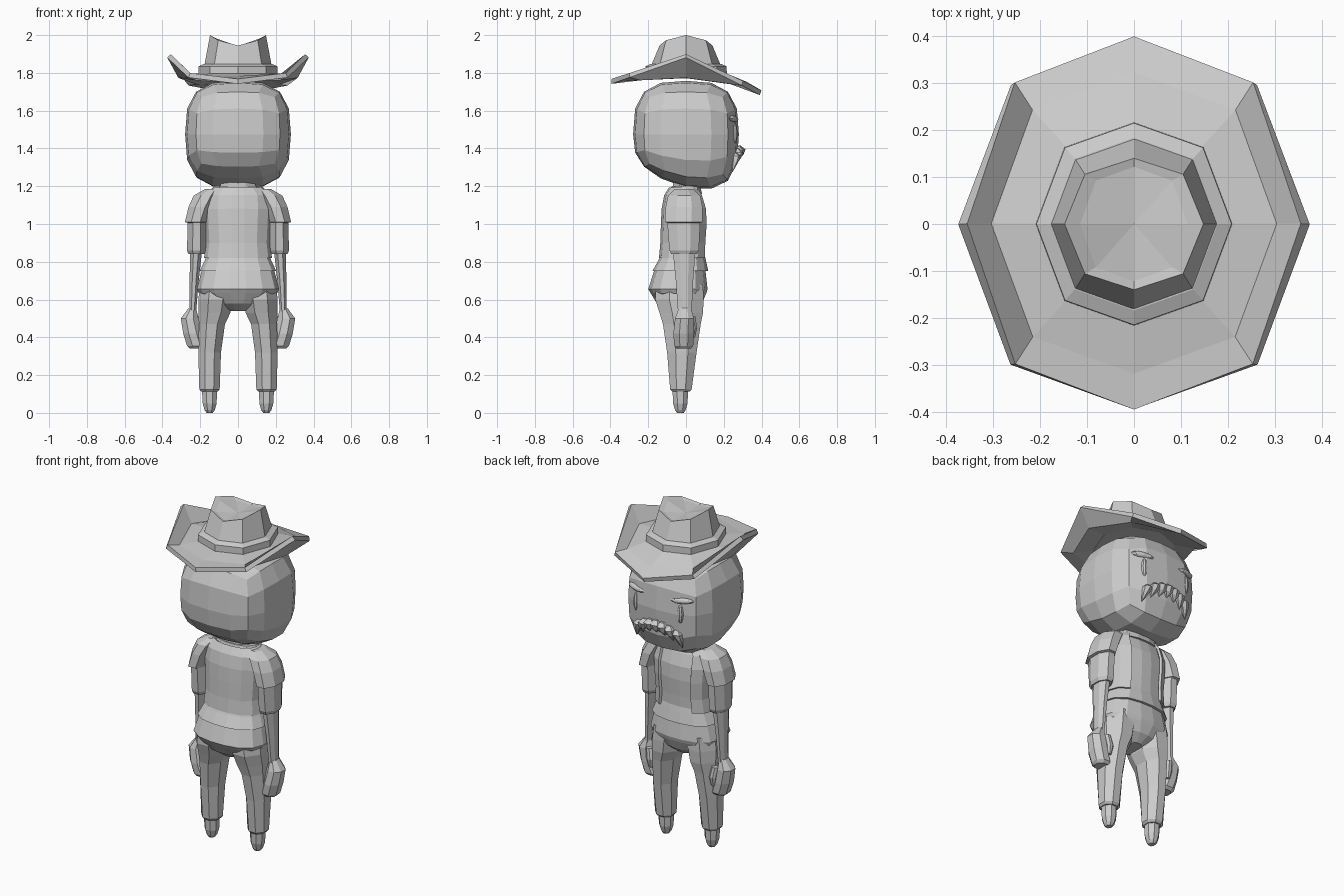
import bpy, bmesh
from math import sin, cos, pi, copysign
from mathutils import Vector

cube = bpy.data.objects.get("Cube")
if cube:
    bpy.data.objects.remove(cube, do_unlink=True)

grey = bpy.data.materials.new("plain_grey")
grey.use_nodes = True
grey.diffuse_color = (0.6, 0.6, 0.6, 1)
grey.node_tree.nodes["Principled BSDF"].inputs["Base Color"].default_value = (0.6, 0.6, 0.6, 1)


def finish(name, bm):
    """Turn a bmesh into a flat shaded object."""
    bmesh.ops.recalc_face_normals(bm, faces=bm.faces)
    mesh = bpy.data.meshes.new(name)
    bm.to_mesh(mesh)
    bm.free()
    obj = bpy.data.objects.new(name, mesh)
    mesh.materials.append(grey)
    bpy.context.collection.objects.link(obj)
    return obj


def skin(rings, caps=True):
    """Bridge rings of points into a tube."""
    bm = bmesh.new()
    loops = [[bm.verts.new(p) for p in ring] for ring in rings]
    n = len(loops[0])
    for a, b in zip(loops, loops[1:]):
        for i in range(n):
            j = (i + 1) % n
            bm.faces.new((a[i], a[j], b[j], b[i]))
    if caps:
        bm.faces.new(loops[0])
        bm.faces.new(loops[-1])
    return bm


def oval(z, cx, cy, rx, ry, n=8, power=2.6):
    """Horizontal rounded-square ring."""
    pts = []
    for i in range(n):
        a = 2 * pi * (i + 0.5) / n
        c, s = cos(a), sin(a)
        k = (abs(c) ** power + abs(s) ** power) ** (-1 / power)
        pts.append((c * k, s * k))
    # stretch so the ring reaches its full radii
    mx = max(p[0] for p in pts)
    my = max(p[1] for p in pts)
    return [Vector((cx + rx * x / mx, cy + ry * y / my, z)) for x, y in pts]


def loft(name, rows, n=8, caps=True, side=1):
    rings = [oval(z, cx * side, cy, rx, ry, n) for z, cx, cy, rx, ry in rows]
    return finish(name, skin(rings, caps))


def thicken(obj, amount):
    mod = obj.modifiers.new("thickness", "SOLIDIFY")
    mod.thickness = amount
    mod.offset = 0


# Head: rounded cube, with a sloped nape and a squarer jaw
bm = bmesh.new()
bmesh.ops.create_cube(bm, size=2)
bmesh.ops.subdivide_edges(bm, edges=bm.edges[:], cuts=3, use_grid_fill=True)
for v in bm.verts:
    p = v.co / sum(abs(c) ** 3 for c in v.co) ** (1 / 3)
    if p.z < 0:
        p.z *= 1 + (0.3 if p.y < 0 else 0.12) * p.y
    v.co = Vector((p.x * 0.28, p.y * 0.28, 1.475 + p.z * 0.283))
finish("head", bm)


# Eyes and eyebrows
def bead(name, loc, size, turn):
    bm = bmesh.new()
    bmesh.ops.create_uvsphere(bm, u_segments=8, v_segments=6, radius=1)
    obj = finish(name, bm)
    obj.location, obj.scale, obj.rotation_euler = loc, size, turn


for label, s in (("left", 1), ("right", -1)):
    bead(label + "_eye", (s * 0.144, 0.258, 1.48), (0.018, 0.015, 0.055), (0, 0, -s * 0.2))
    bead(label + "_eyebrow", (s * 0.15, 0.25, 1.557), (0.066, 0.02, 0.017), (0, -s * 0.05, -s * 0.3))

# Moustache: a row of curved pointed tufts along an arch
for i in range(-3, 4):
    t = i / 3
    x, drop = 0.125 * t, 0.035 * t * t
    y = 0.29 - 0.025 * t * t
    top, length = 1.415 - drop, 0.075 + 0.03 * t * t
    rows = [(top, x * 0.95, y - 0.01, 0.012, 0.01),
            (top - 0.02, x, y, 0.026, 0.025),
            (top - 0.05, x * 1.08, y - 0.005, 0.02, 0.018),
            (top - length, x * 1.2, y - 0.02, 0.002, 0.002)]
    loft("moustache_tuft", rows, 6)


# Hat: octagonal rings, sides curled up, front tipped down
def octagon(rx, ry, z, curl, tip, power=4):
    pts = []
    for i in range(8):
        a = i * pi / 4
        wide = 1.07 if i % 2 else 1
        pts.append(Vector((rx * sin(a), ry * cos(a) * wide, z + curl * sin(a) ** power - tip * cos(a))))
    return pts


brim = finish("hat_brim", skin([octagon(0.365, 0.395, 1.725, 0.165, 0.03),
                                octagon(0.31, 0.318, 1.755, 0.03, 0.015),
                                octagon(0.2, 0.21, 1.785, 0, 0)], caps=False))
thicken(brim, 0.026)
finish("hat_band", skin([octagon(0.21, 0.217, 1.77, 0, 0),
                         octagon(0.208, 0.215, 1.835, 0, 0),
                         octagon(0.178, 0.184, 1.848, 0, 0)]))
bm = skin([octagon(0.178, 0.184, 1.84, 0, 0),
           octagon(0.148, 0.14, 1.945, 0.055, 0, 2),
           octagon(0.115, 0.122, 1.942, 0.04, 0, 2)])
bm.faces.ensure_lookup_table()
bmesh.ops.poke(bm, faces=[bm.faces[-1]])
bm.verts.ensure_lookup_table()
bm.verts[-1].co.z = 1.942
finish("hat_crown", bm)

# Neck and collar
loft("neck", [(1.14, 0, -0.01, 0.1, 0.06), (1.24, 0, -0.01, 0.09, 0.06)])
loft("collar", [(1.16, 0, 0, 0.14, 0.085), (1.2, 0, 0, 0.125, 0.075)], 12)

# Shirt, with an open waistcoat over it
torso = [(1.19, 0, -0.01, 0.12, 0.065), (1.15, 0, -0.01, 0.16, 0.09),
         (1.08, 0, -0.005, 0.165, 0.108), (1.0, 0, -0.005, 0.16, 0.112),
         (0.9, 0, -0.01, 0.155, 0.11), (0.82, 0, -0.015, 0.165, 0.112)]
loft("shirt", torso, 16)
bm = skin([oval(z, cx, cy, rx + 0.008, ry + 0.009, 16) for z, cx, cy, rx, ry in torso], caps=False)
gap = [f for f in bm.faces if f.calc_center_median().y > 0 and abs(f.calc_center_median().x) < 0.07]
bmesh.ops.delete(bm, geom=gap, context="FACES")
thicken(finish("waistcoat", bm), 0.014)
loft("shirt_tail", [(0.86, 0, -0.015, 0.16, 0.108), (0.81, 0, -0.02, 0.175, 0.125),
                    (0.75, 0, -0.03, 0.203, 0.148)], 16)

# Hips
loft("hips", [(0.78, 0, -0.03, 0.185, 0.13), (0.655, 0, -0.043, 0.218, 0.157),
              (0.635, 0, -0.04, 0.208, 0.148), (0.58, 0, -0.035, 0.14, 0.12),
              (0.54, 0, -0.03, 0.05, 0.07)], 16)

# Limbs, mirrored
limbs = {
    "sleeve": [(1.185, 0.135, -0.01, 0.04, 0.05), (1.15, 0.17, -0.01, 0.065, 0.085),
               (1.09, 0.2, -0.01, 0.062, 0.098), (1.01, 0.224, -0.012, 0.057, 0.1),
               (1.005, 0.222, -0.012, 0.04, 0.08)],
    "sleeve_cuff": [(1.02, 0.218, -0.012, 0.048, 0.088), (0.86, 0.22, -0.01, 0.05, 0.078),
                    (0.84, 0.22, -0.01, 0.042, 0.068)],
    "forearm": [(0.86, 0.222, -0.01, 0.032, 0.06), (0.7, 0.232, -0.008, 0.024, 0.046),
                (0.53, 0.24, -0.006, 0.018, 0.036)],
    "hand": [(0.555, 0.242, -0.006, 0.02, 0.032), (0.5, 0.256, -0.008, 0.047, 0.05),
             (0.42, 0.24, -0.012, 0.05, 0.055), (0.355, 0.22, -0.012, 0.05, 0.05),
             (0.34, 0.218, -0.012, 0.038, 0.036)],
    "thumb": [(0.51, 0.215, 0.03, 0.02, 0.02), (0.45, 0.205, 0.04, 0.022, 0.018),
              (0.4, 0.205, 0.036, 0.012, 0.012)],
    "leg": [(0.68, 0.11, -0.035, 0.09, 0.125), (0.6, 0.118, -0.035, 0.092, 0.128),
            (0.53, 0.125, -0.025, 0.085, 0.115), (0.47, 0.138, -0.022, 0.069, 0.1),
            (0.32, 0.15, -0.022, 0.06, 0.078), (0.125, 0.151, -0.027, 0.054, 0.057),
            (0.112, 0.151, -0.027, 0.044, 0.046)],
    "foot": [(0.13, 0.151, -0.03, 0.04, 0.042), (0.05, 0.15, -0.03, 0.037, 0.038),
             (0.015, 0.15, -0.03, 0.027, 0.028), (0.0, 0.15, -0.03, 0.016, 0.018)],
}
for label, s in (("left", 1), ("right", -1)):
    for part, rows in limbs.items():
        loft(label + "_" + part, rows, 8, True, s)
